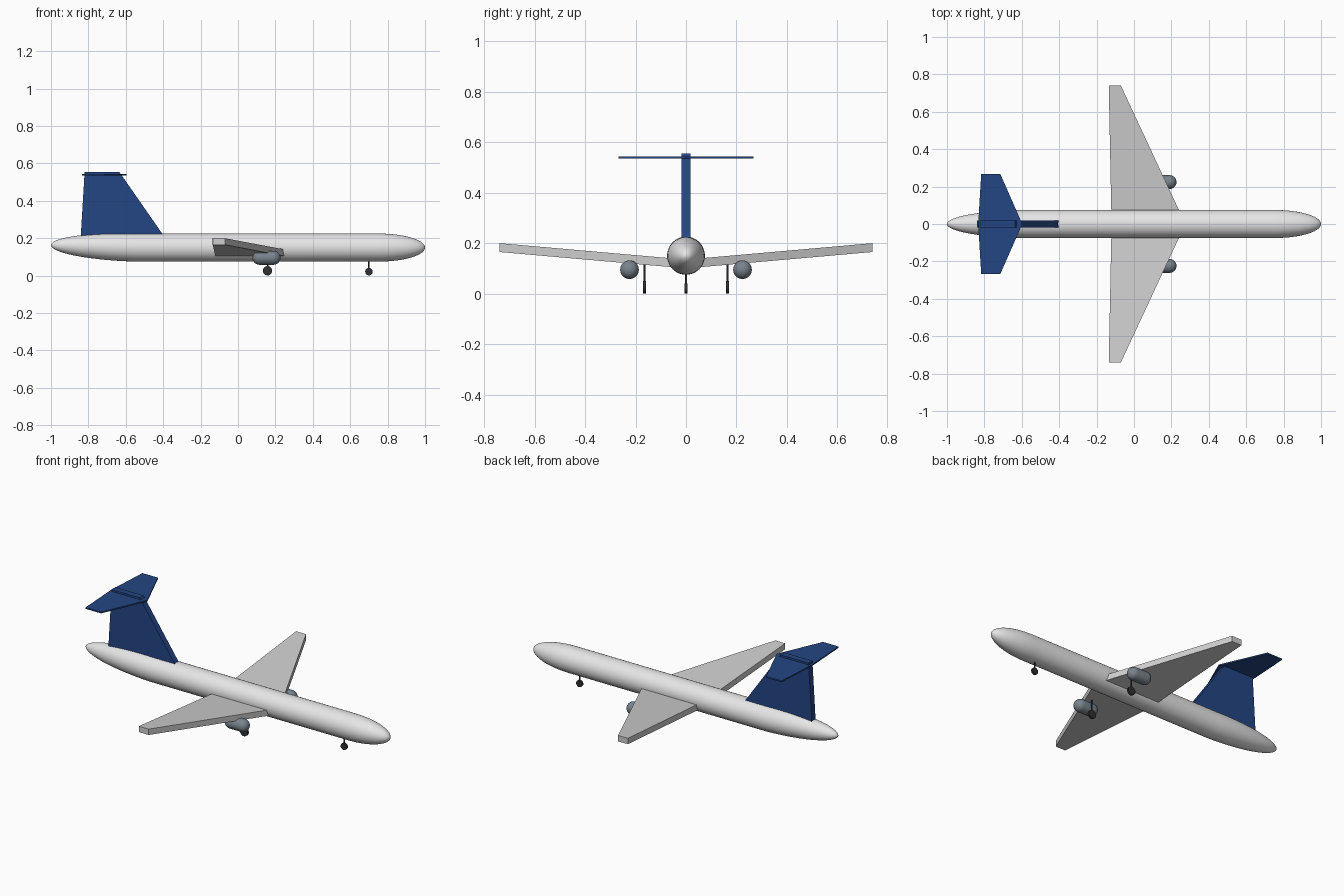
import bpy, bmesh, math
from mathutils import Matrix, Vector

cube = bpy.data.objects.get("Cube")
if cube:
    bpy.data.objects.remove(cube, do_unlink=True)


def material(name, rgb):
    m = bpy.data.materials.new(name)
    m.use_nodes = True
    m.diffuse_color = (*rgb, 1)
    m.node_tree.nodes["Principled BSDF"].inputs["Base Color"].default_value = (*rgb, 1)
    return m


white = material("body white", (0.8, 0.8, 0.81))
grey = material("wing grey", (0.62, 0.62, 0.62))
blue = material("tail blue", (0.017, 0.06, 0.23))
slate = material("engine slate", (0.19, 0.23, 0.27))
black = material("gear black", (0.03, 0.03, 0.035))


def finish(name, bm, mat, smooth=False):
    bmesh.ops.recalc_face_normals(bm, faces=bm.faces)
    mesh = bpy.data.meshes.new(name)
    bm.to_mesh(mesh)
    bm.free()
    mesh.materials.append(mat)
    obj = bpy.data.objects.new(name, mesh)
    bpy.context.collection.objects.link(obj)
    if smooth:
        bpy.ops.object.select_all(action='DESELECT')
        obj.select_set(True)
        bpy.context.view_layer.objects.active = obj
        bpy.ops.object.shade_smooth_by_angle(angle=math.radians(40))
    return obj


def loft(name, rings, mat, smooth=False):
    """Skin a list of closed rings, capping both ends."""
    bm = bmesh.new()
    loops = [[bm.verts.new(p) for p in ring] for ring in rings]
    for a, b in zip(loops, loops[1:]):
        for i in range(len(a)):
            j = (i + 1) % len(a)
            bm.faces.new((a[i], a[j], b[j], b[i]))
    bm.faces.new(loops[0])
    bm.faces.new(loops[-1])
    return finish(name, bm, mat, smooth)


def round_body(name, x0, x1, tail, nose, radius, y, z, lift, mat, sides=48):
    """Body along x with elliptical ends; the tail end rises by lift."""
    steps = [math.pi / 2 * i / 14 for i in range(15)]
    stations = [(x0 + tail * (1 - math.cos(a)), math.sin(a), math.cos(a)) for a in steps]
    stations += [(x1 - nose * (1 - math.cos(a)), math.sin(a), 0) for a in reversed(steps)]
    rings = []
    for x, s, t in stations:
        r = radius * max(s, 0.01)
        angles = [math.tau * k / sides for k in range(sides)]
        rings.append([(x, y + r * math.cos(a), z + lift * t + r * math.sin(a)) for a in angles])
    return loft(name, rings, mat, True)


def section(front, back, y, low, high):
    return [(front, y, low), (back, y, low), (back, y, high), (front, y, high)]


def cylinder(name, centre, radius, depth, mat, turn=0):
    bm = bmesh.new()
    place = Matrix.Translation(Vector(centre)) @ Matrix.Rotation(turn, 4, 'X')
    bmesh.ops.create_cone(bm, cap_ends=True, segments=24, radius1=radius,
                          radius2=radius, depth=depth, matrix=place)
    return finish(name, bm, mat, True)


def landing_gear(name, x, y, radius, top):
    cylinder(name + "_wheel", (x, y, radius + 0.001), radius, 0.012, black, math.pi / 2)
    cylinder(name + "_strut", (x, y, (radius + top) / 2), 0.004, top - radius, black)


# Fuselage
round_body("fuselage", -1, 1, 0.45, 0.25, 0.075, 0, 0.15, 0.013, white)

# Wings, engines and main gear on both sides
for side, s in (("left", 1), ("right", -1)):
    loft(side + "_wing", [section(0.275, -0.12, 0, 0.1, 0.135),
                          section(-0.07, -0.135, s * 0.74, 0.165, 0.2)], grey)
    round_body(side + "_engine", 0.078, 0.227, 0.037, 0.037, 0.037,
               s * 0.224, 0.095, 0, slate, 32)
    landing_gear(side + "_main_gear", 0.158, s * 0.165, 0.025, 0.118)

# Nose gear
landing_gear("nose_gear", 0.7, 0, 0.02, 0.085)

# Tail fin
fin = [(-0.388, 0.2), (-0.635, 0.555), (-0.82, 0.555), (-0.842, 0.19)]
loft("tail_fin", [[(x, y, z) for x, z in fin] for y in (-0.018, 0.018)], blue)

# Tailplane across the fin
tip, root = (-0.715, -0.817), (-0.597, -0.833)
loft("tailplane", [section(*tip, -0.268, 0.536, 0.544),
                   section(*root, 0, 0.536, 0.544),
                   section(*tip, 0.268, 0.536, 0.544)], blue)
